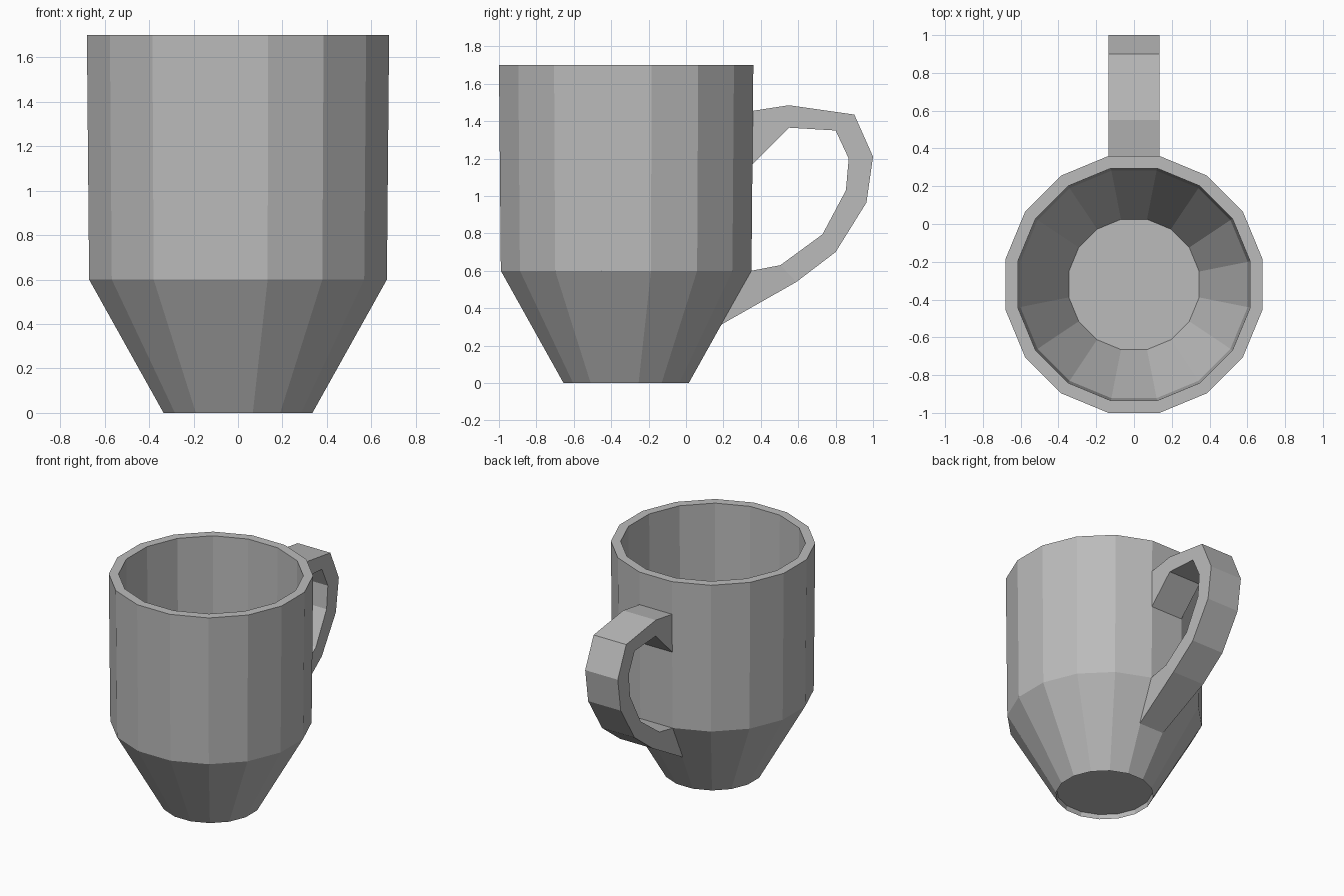
import bpy, bmesh, math

cube = bpy.data.objects.get("Cube")
if cube:
    bpy.data.objects.remove(cube, do_unlink=True)

grey = bpy.data.materials.new("plain grey")
grey.use_nodes = True
COLOUR = (0.5, 0.5, 0.5, 1)
grey.diffuse_color = COLOUR
grey.node_tree.nodes["Principled BSDF"].inputs["Base Color"].default_value = COLOUR

SIDES = 16
CENTRE_Y = -0.32


def finish(name, bm):
    bmesh.ops.recalc_face_normals(bm, faces=bm.faces)
    mesh = bpy.data.meshes.new(name)
    bm.to_mesh(mesh)
    bm.free()
    mesh.materials.append(grey)
    obj = bpy.data.objects.new(name, mesh)
    bpy.context.collection.objects.link(obj)
    return obj


def ring(bm, apothem, z):
    # Flat sides face the axes, so the handle meets a full panel
    radius = apothem / math.cos(math.pi / SIDES)
    angles = [(i + 0.5) * math.tau / SIDES for i in range(SIDES)]
    return [bm.verts.new((radius * math.cos(a), CENTRE_Y + radius * math.sin(a), z))
            for a in angles]


def bridge(bm, a, b):
    for i in range(len(a)):
        j = (i + 1) % len(a)
        bm.faces.new((a[i], a[j], b[j], b[i]))


# Cup: recessed base, tapered foot, straight wall, rim, hollow inside
profile = [(0.33, 0.035), (0.335, 0), (0.67, 0.6), (0.68, 1.7),
           (0.615, 1.7), (0.602, 0.6), (0.345, 0.045)]
bm = bmesh.new()
rings = [ring(bm, r, z) for r, z in profile]
for lower, upper in zip(rings, rings[1:]):
    bridge(bm, lower, upper)
bm.faces.new(rings[0])
bm.faces.new(rings[-1])
finish("cup_body", bm)

# Handle: outer and inner outlines paired from the top joint to the foot joint
outer = [(0.357, 1.455), (0.55, 1.485), (0.90, 1.435), (1.0, 1.21),
         (0.965, 0.965), (0.80, 0.70), (0.59, 0.54), (0.185, 0.31)]
inner = [(0.355, 1.17), (0.55, 1.365), (0.80, 1.35), (0.87, 1.20),
         (0.855, 1.03), (0.73, 0.795), (0.505, 0.63), (0.35, 0.60)]
bm = bmesh.new()
sections = []
for (yo, zo), (yi, zi) in zip(outer, inner):
    half_out = 0.105 if zo < 0.4 else 0.135  # narrows with the foot panel
    sections.append([bm.verts.new(p) for p in (
        (-half_out, yo, zo), (half_out, yo, zo), (0.135, yi, zi), (-0.135, yi, zi))])
for a, b in zip(sections, sections[1:]):
    bridge(bm, a, b)
bm.faces.new(sections[0])
bm.faces.new(sections[-1])
finish("handle", bm)
